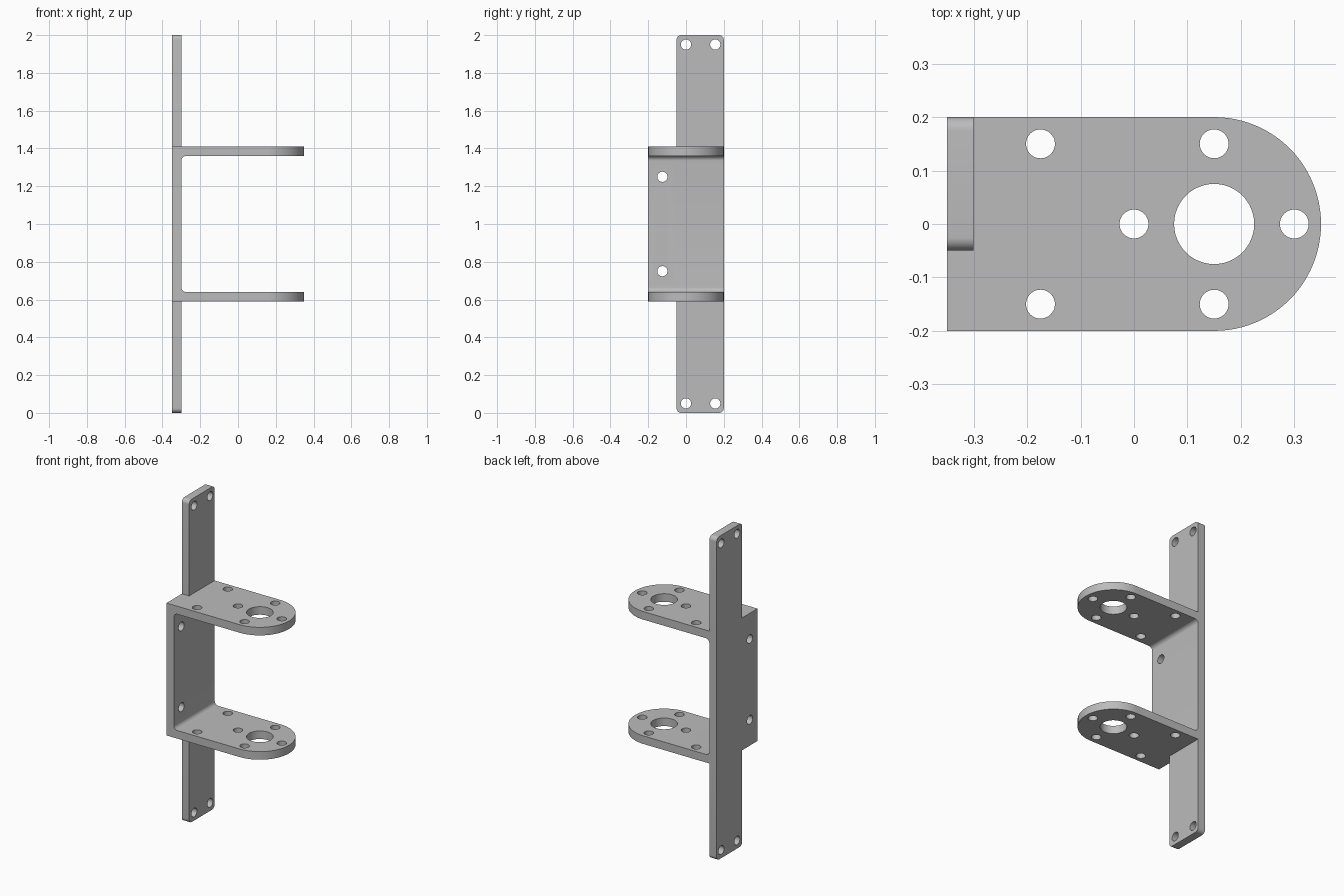
import bpy, bmesh, math
from mathutils import Vector

if "Cube" in bpy.data.objects:
    bpy.data.objects.remove(bpy.data.objects["Cube"])

steel = bpy.data.materials.new("plain grey")
steel.use_nodes = True
GREY = (0.5, 0.5, 0.5, 1)
steel.diffuse_color = GREY
steel.node_tree.nodes["Principled BSDF"].inputs["Base Color"].default_value = GREY

# Axis mapping: a flat outline (u, v) is extruded along the named axis
PLACE = {"x": lambda u, v, w: (w, u, v),
         "y": lambda u, v, w: (u, w, v),
         "z": lambda u, v, w: (u, v, w)}


def arc(cu, cv, r, start, end, steps):
    return [(cu + r * math.cos(math.radians(start + (end - start) * i / steps)),
             cv + r * math.sin(math.radians(start + (end - start) * i / steps)))
            for i in range(steps + 1)]


def rounded_rect(u0, u1, v0, v1, r):
    corners = [(u1 - r, v1 - r), (u0 + r, v1 - r), (u0 + r, v0 + r), (u1 - r, v0 + r)]
    return [p for i, c in enumerate(corners) for p in arc(*c, r, 90 * i, 90 * i + 90, 8)]


def prism(name, outline, axis, lo, hi):
    bm = bmesh.new()
    face = bm.faces.new([bm.verts.new(PLACE[axis](u, v, lo)) for u, v in outline])
    top = bmesh.ops.extrude_face_region(bm, geom=[face])
    moved = [g for g in top["geom"] if isinstance(g, bmesh.types.BMVert)]
    bmesh.ops.translate(bm, verts=moved, vec=Vector(PLACE[axis](0, 0, hi - lo)))
    bmesh.ops.recalc_face_normals(bm, faces=bm.faces)
    mesh = bpy.data.meshes.new(name)
    bm.to_mesh(mesh)
    bm.free()
    mesh.materials.append(steel)
    obj = bpy.data.objects.new(name, mesh)
    bpy.context.collection.objects.link(obj)
    return obj


def combine(target, other, operation):
    mod = target.modifiers.new(operation, "BOOLEAN")
    mod.operation, mod.solver, mod.object = operation, "EXACT", other
    bpy.context.view_layer.objects.active = target
    bpy.ops.object.modifier_apply(modifier=mod.name)
    bpy.data.objects.remove(other)


def drill(target, u, v, r, axis, lo, hi):
    combine(target, prism("drill", arc(u, v, r, 0, 352.5, 47), axis, lo, hi), "DIFFERENCE")


BACK, INNER, SIDE, HOLE = -0.35, -0.30, 0.2, 0.027

# Channel with two round-ended arms, hollowed with filleted inner corners
plan = [(BACK, SIDE), (BACK, -SIDE)] + arc(0.15, 0, SIDE, -90, 90, 48)
bracket = prism("bracket", plan, "z", 0.59, 1.41)
opening = rounded_rect(INNER, 0.6, 0.64, 1.36, 0.025)
combine(bracket, prism("opening", opening, "y", -0.5, 0.5), "DIFFERENCE")

# Tall mounting strip with rounded corners
strip = rounded_rect(-0.05, SIDE, 0, 2, 0.025)
combine(bracket, prism("mounting_strip", strip, "x", BACK, INNER), "UNION")

# Screw holes and shaft hole through both arms
for x in (-0.175, 0.15):
    for y in (-0.15, 0.15):
        drill(bracket, x, y, HOLE, "z", 0.4, 1.6)
for x, r in ((0, HOLE), (0.3, HOLE), (0.15, 0.075)):
    drill(bracket, x, 0, r, "z", 0.4, 1.6)

# Screw holes through the strip ends and the channel web
for y, z in ((0, 0.05), (0.155, 0.05), (0, 1.95), (0.155, 1.95), (-0.125, 0.75), (-0.125, 1.25)):
    drill(bracket, y, z, HOLE, "x", -0.5, -0.2)

bpy.ops.object.select_all(action="DESELECT")
bracket.select_set(True)
bpy.context.view_layer.objects.active = bracket
bpy.ops.object.shade_smooth_by_angle(angle=math.radians(30))
